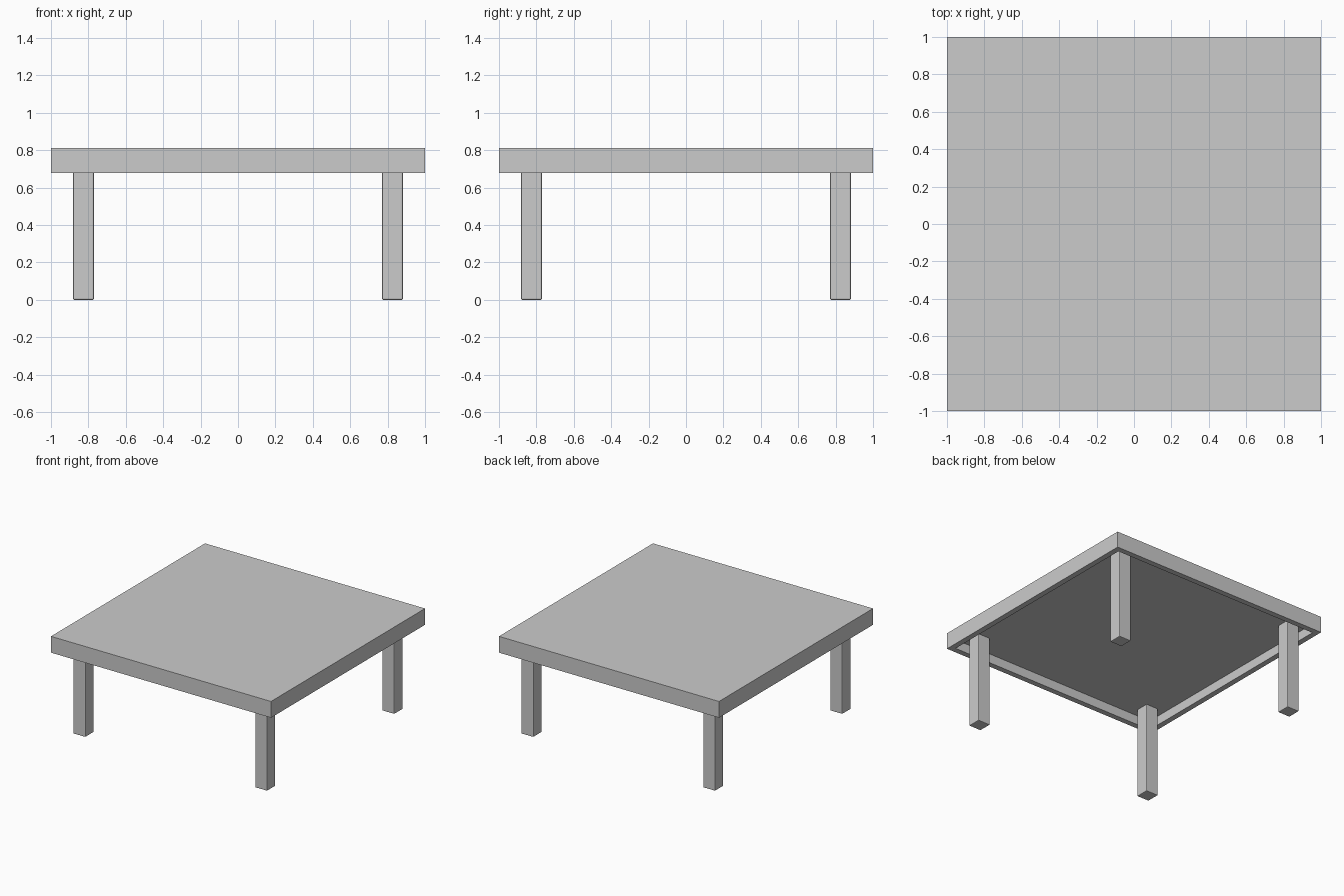
import bpy, bmesh

if "Cube" in bpy.data.objects:
    bpy.data.objects.remove(bpy.data.objects["Cube"])

TOP, BOTTOM, CEILING = 0.813, 0.679, 0.755
RIM, LEG, LEG_POS = 0.065, 0.11, 0.826


def box(name, lo, hi):
    mesh = bpy.data.meshes.new(name)
    bm = bmesh.new()
    bmesh.ops.create_cube(bm, size=1)
    for v in bm.verts:
        for i in range(3):
            v.co[i] = lo[i] if v.co[i] < 0 else hi[i]
    bm.to_mesh(mesh)
    bm.free()
    obj = bpy.data.objects.new(name, mesh)
    bpy.context.collection.objects.link(obj)
    return obj


# Tabletop: slab with a recessed underside leaving a narrow rim
top = box("tabletop", (-1, -1, BOTTOM), (1, 1, TOP))
bm = bmesh.new()
bm.from_mesh(top.data)
bm.normal_update()
under = next(f for f in bm.faces if f.normal.z < -0.9)
bmesh.ops.inset_region(bm, faces=[under], thickness=RIM)
walls = bmesh.ops.extrude_discrete_faces(bm, faces=[under])["faces"]
for v in walls[0].verts:
    v.co.z = CEILING
bmesh.ops.recalc_face_normals(bm, faces=bm.faces)
bm.to_mesh(top.data)
bm.free()

# Four square legs with finely eased edges, reaching up to the recess
for side_y, ny in ((-1, "front"), (1, "back")):
    for side_x, nx in ((-1, "left"), (1, "right")):
        x, y, h = side_x * LEG_POS, side_y * LEG_POS, LEG / 2
        leg = box(f"{ny}_{nx}_leg", (x - h, y - h, 0), (x + h, y + h, CEILING))
        bevel = leg.modifiers.new("eased_edges", "BEVEL")
        bevel.width = 0.006
        bevel.segments = 2
